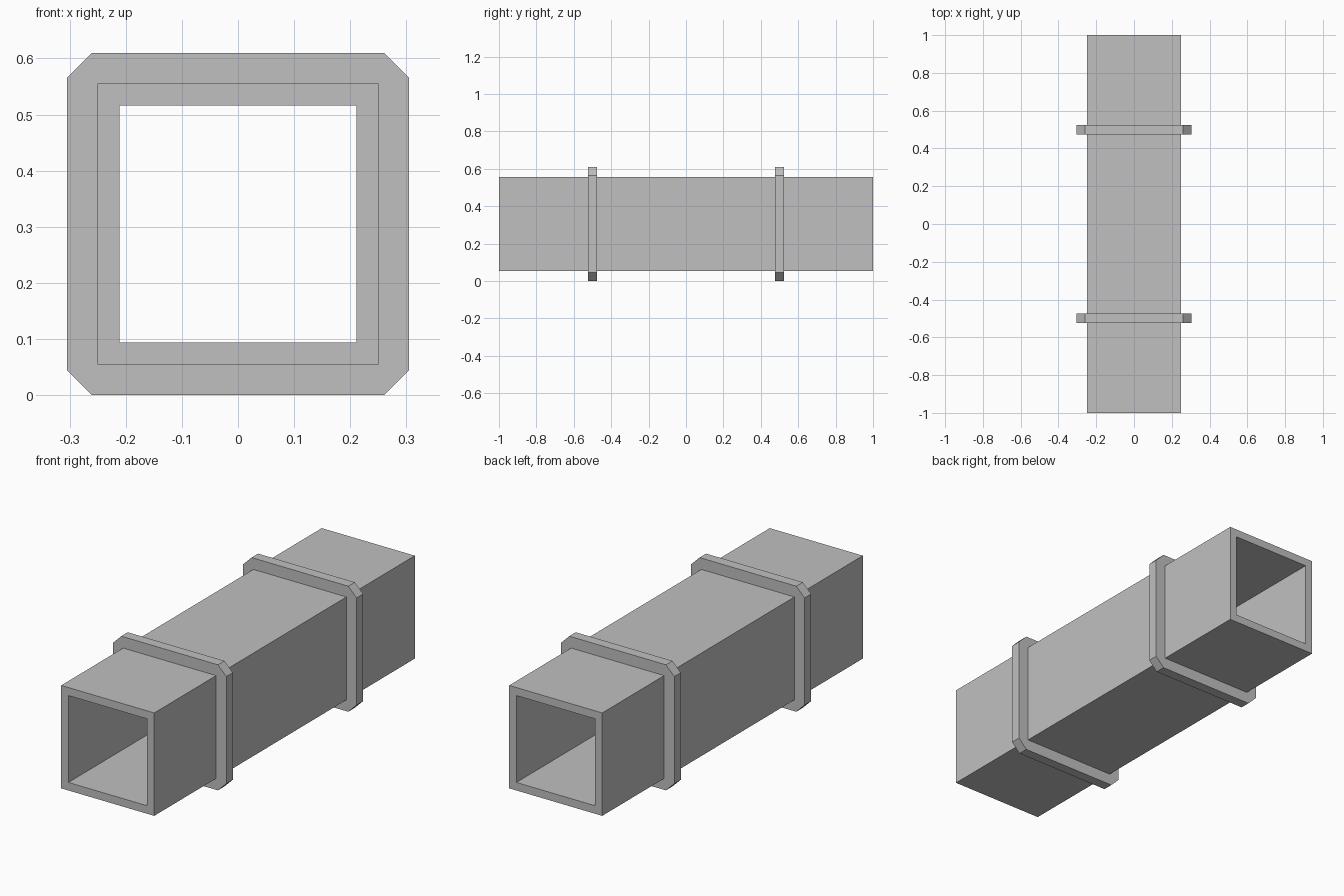
import bpy
import bmesh

cube = bpy.data.objects.get("Cube")
if cube:
    bpy.data.objects.remove(cube, do_unlink=True)

CENTRE_Z = 0.305

metal = bpy.data.materials.new("grey_metal")
metal.use_nodes = True
GREY = (0.53, 0.53, 0.53, 1)
metal.diffuse_color = GREY
metal.node_tree.nodes["Principled BSDF"].inputs["Base Color"].default_value = GREY


def corners(half, cut=0.0):
    """Square outline as four corner pairs, each cut back by the given amount."""
    a, b = half, half - cut
    return [(a, -b), (a, b), (b, a), (-b, a), (-a, b), (-a, -b), (-b, -a), (b, -a)]


def square_tube(name, outer, inner, length, y, cut=0.0):
    """Hollow square section along y, with optional chamfered outer corners."""
    bm = bmesh.new()
    rings = []
    for half, chamfer in ((outer, cut), (inner, 0.0)):
        for end in (-length / 2, length / 2):
            rings.append([bm.verts.new((x, end, z)) for x, z in corners(half, chamfer)])
    out_front, out_back, in_front, in_back = rings
    for first, second in ((out_front, out_back), (out_back, in_back),
                          (in_back, in_front), (in_front, out_front)):
        for i in range(len(first)):
            j = (i + 1) % len(first)
            bm.faces.new((first[i], first[j], second[j], second[i]))
    # Merge the doubled points of uncut corners
    bmesh.ops.remove_doubles(bm, verts=bm.verts, dist=0.0001)
    bmesh.ops.recalc_face_normals(bm, faces=bm.faces)
    mesh = bpy.data.meshes.new(name)
    bm.to_mesh(mesh)
    bm.free()
    mesh.materials.append(metal)
    obj = bpy.data.objects.new(name, mesh)
    obj.location = (0, y, CENTRE_Z)
    bpy.context.collection.objects.link(obj)
    return obj


# Open-ended duct
square_tube("duct", 0.25, 0.211, 2.0, 0)

# Chamfered collars around the duct
for label, y in (("front", -0.5), ("back", 0.5)):
    square_tube(label + "_collar", 0.305, 0.245, 0.05, y, cut=0.045)
